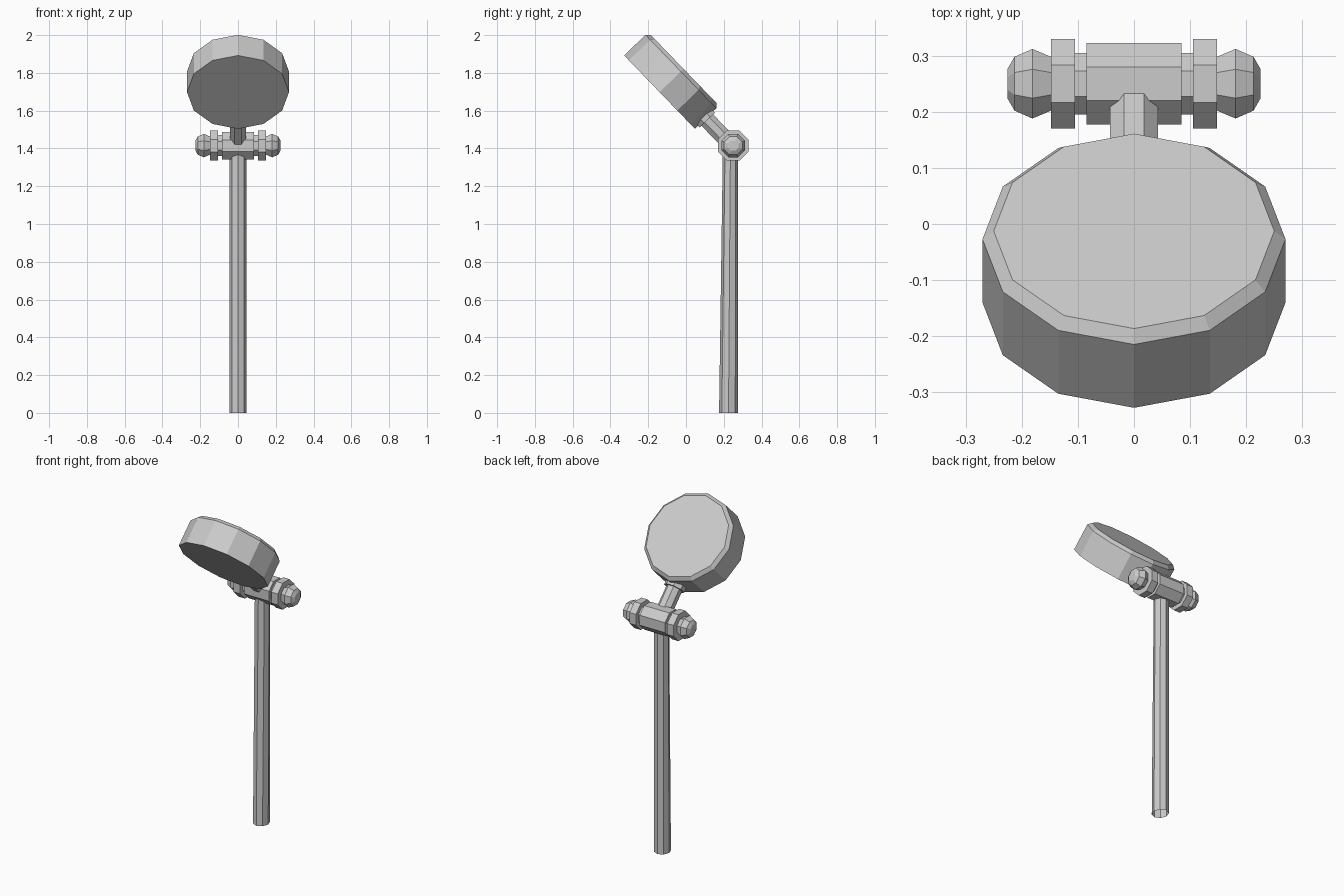
import bpy, bmesh, math
from mathutils import Matrix, Vector

if "Cube" in bpy.data.objects:
    bpy.data.objects.remove(bpy.data.objects["Cube"])

TILT = math.radians(46)
HINGE = Vector((0, 0.25, 1.415))


def lathe(name, profile, sides, matrix, half_turn=False, cap_start=True, cap_end=True):
    """Rings of (height, radius) around local z; half_turn puts flats on the axes,
    and the radius is then measured to the flats."""
    bm = bmesh.new()
    step = 2 * math.pi / sides
    off = step / 2 if half_turn else 0
    k = 1 / math.cos(step / 2) if half_turn else 1
    rings = [[bm.verts.new((r * k * math.cos(i * step + off),
                            r * k * math.sin(i * step + off), h))
              for i in range(sides)] for h, r in profile]
    for a, b in zip(rings, rings[1:]):
        for i in range(sides):
            j = (i + 1) % sides
            bm.faces.new((a[i], a[j], b[j], b[i]))
    if cap_start:
        bm.faces.new(rings[0][::-1])
    if cap_end:
        bm.faces.new(rings[-1])
    bm.transform(matrix)
    mesh = bpy.data.meshes.new(name)
    bm.to_mesh(mesh)
    bm.free()
    ob = bpy.data.objects.new(name, mesh)
    bpy.context.collection.objects.link(ob)
    return ob


# tilted round head with a bevelled back rim
head_mat = Matrix.Translation((0, -0.14, 1.698)) @ Matrix.Rotation(-TILT, 4, 'X')
lathe("head", [(0, 0.27), (0.157, 0.27), (0.177, 0.25)], 12, head_mat)

# neck running radially from the head rim to the hinge
mid = head_mat @ Vector((0, 0, 0.079))
neck_mat = Matrix.Translation(mid) @ Matrix.Rotation(-TILT - math.pi / 2, 4, 'X')
lathe("neck", [(0.22, 0.043), (0.45, 0.043)], 8, neck_mat, True)
lathe("neck_collar", [(0.23, 0.056), (0.282, 0.056)], 8, neck_mat, True)

# hinge barrel and its thinner axle
axle_mat = Matrix.Translation(HINGE) @ Matrix.Rotation(math.pi / 2, 4, 'Y')
lathe("hinge_barrel", [(-0.085, 0.073), (0.085, 0.073)], 8, axle_mat, True)
lathe("hinge_axle", [(-0.12, 0.055), (0.12, 0.055)], 8, axle_mat, True)

# collar and rounded knob on each end
for side, label in ((1, "right"), (-1, "left")):
    m = Matrix.Translation(HINGE) @ Matrix.Rotation(side * math.pi / 2, 4, 'Y')
    lathe("hinge_collar_" + label, [(0.105, 0.08), (0.148, 0.08)], 8, m, True)
    lathe("hinge_knob_" + label,
          [(0.14, 0.045), (0.148, 0.048), (0.181, 0.062), (0.213, 0.048), (0.225, 0.027)],
          8, m, True)

# straight pole, open at the foot, slightly slimmer at the top
pole = lathe("pole", [(0, 0.045), (1.39, 0.045)], 8, Matrix(), cap_start=False)
for v in pole.data.vertices:
    t = v.co.z / 1.39
    v.co.y = v.co.y * (1.11 - 0.22 * t) + 0.225 + 0.01 * t
